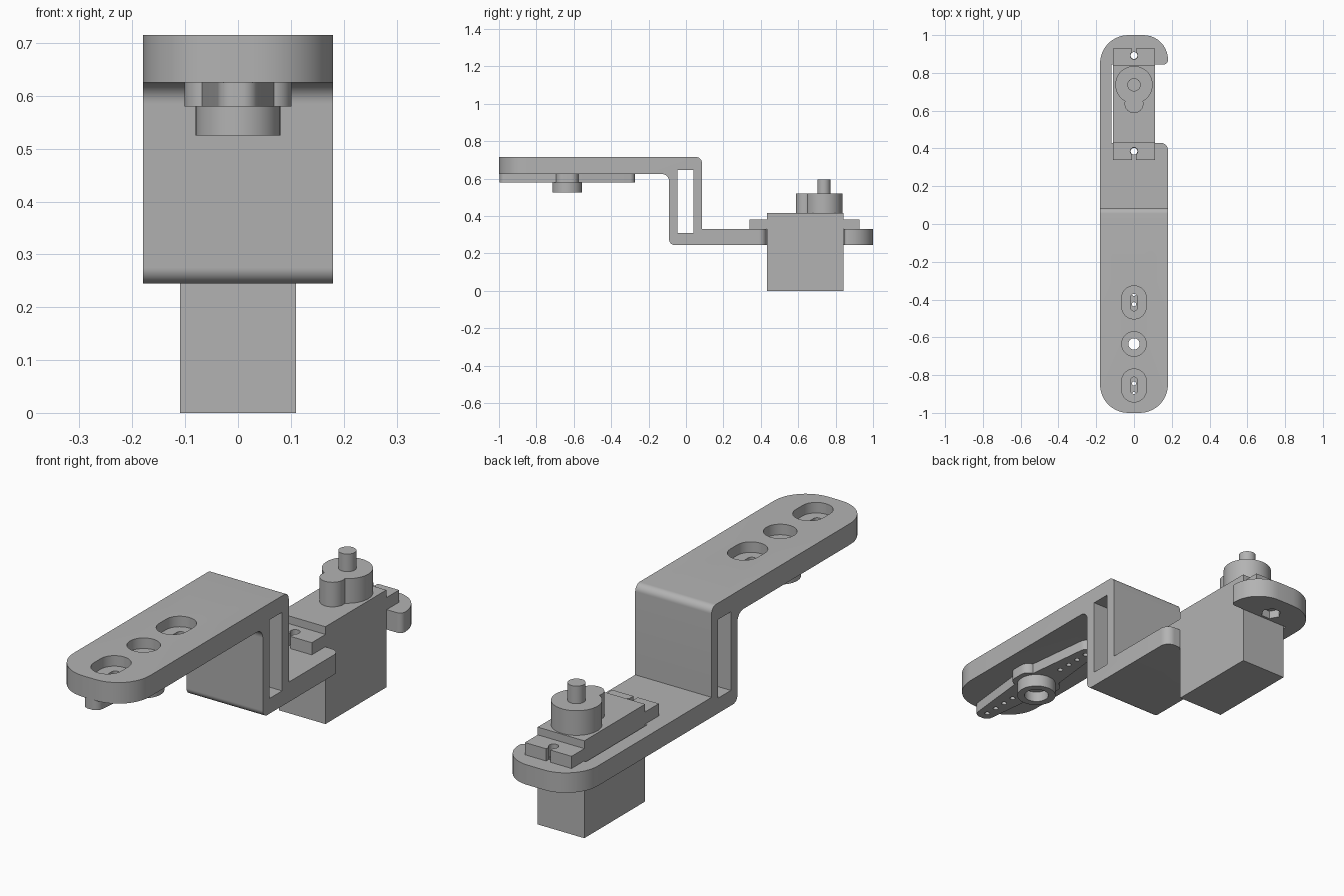
import bpy, bmesh, math
from mathutils import Vector

cube = bpy.data.objects.get("Cube")
if cube:
    bpy.data.objects.remove(cube, do_unlink=True)

grey = bpy.data.materials.new("plain grey")
grey.use_nodes = True
grey.diffuse_color = (0.45, 0.45, 0.45, 1)
grey.node_tree.nodes["Principled BSDF"].inputs["Base Color"].default_value = (0.45, 0.45, 0.45, 1)


def rounded(corners, steps=10):
    """Outline from (u, v, radius) corners, each turned into an arc."""
    pts = []
    for i, (u, v, r) in enumerate(corners):
        p = Vector((u, v))
        if r == 0:
            pts.append(p)
            continue
        a = (Vector(corners[i - 1][:2]) - p).normalized()
        b = (Vector(corners[(i + 1) % len(corners)][:2]) - p).normalized()
        half = a.angle(b) / 2
        centre = p + (a + b).normalized() * r / math.sin(half)
        start = p + a * r / math.tan(half) - centre
        end = p + b * r / math.tan(half) - centre
        sweep = start.angle_signed(end)
        for k in range(steps + 1):
            t = -sweep * k / steps
            pts.append(centre + Vector((start.x * math.cos(t) - start.y * math.sin(t),
                                        start.x * math.sin(t) + start.y * math.cos(t))))
    return pts


def rect(u0, u1, v0, v1, r=0):
    return rounded([(u0, v0, r), (u1, v0, r), (u1, v1, r), (u0, v1, r)])


def slot(y, width, length):
    return rect(-width / 2, width / 2, y - length / 2, y + length / 2, width * 0.495)


def circle(y, r, n=48):
    return [Vector((r * math.cos(2 * math.pi * k / n), y + r * math.sin(2 * math.pi * k / n)))
            for k in range(n)]


def prism(name, outline, lo, hi, axis="z"):
    """Extrude an outline: (x, y) along z, or (y, z) along x."""
    bm = bmesh.new()
    place = (lambda p, t: (p[0], p[1], t)) if axis == "z" else (lambda p, t: (t, p[0], p[1]))
    face = bm.faces.new([bm.verts.new(place(p, lo)) for p in outline])
    ext = bmesh.ops.extrude_face_region(bm, geom=[face])
    move = Vector((0, 0, hi - lo)) if axis == "z" else Vector((hi - lo, 0, 0))
    bmesh.ops.translate(bm, vec=move, verts=[g for g in ext["geom"] if isinstance(g, bmesh.types.BMVert)])
    bmesh.ops.recalc_face_normals(bm, faces=bm.faces)
    mesh = bpy.data.meshes.new(name)
    bm.to_mesh(mesh)
    bm.free()
    mesh.materials.append(grey)
    ob = bpy.data.objects.new(name, mesh)
    bpy.context.collection.objects.link(ob)
    return ob


def combine(ob, operation, outline, lo, hi, axis="z"):
    """Boolean a prism into the part, then discard the helper."""
    tool = prism("helper", outline, lo, hi, axis)
    tool.hide_render = True
    mod = ob.modifiers.new("shape", "BOOLEAN")
    mod.operation, mod.object, mod.solver = operation, tool, "EXACT"
    bpy.context.view_layer.objects.active = ob
    bpy.ops.object.modifier_apply(modifier=mod.name)
    bpy.data.objects.remove(tool, do_unlink=True)


def cut(ob, outline, lo, hi, axis="z"):
    combine(ob, "DIFFERENCE", outline, lo, hi, axis)


HORN_Y = -0.635
ARM_HOLES = (-0.415, -0.855)
SCREWS = (0.385, 0.892)

# Z-shaped bracket: side profile trimmed by its plan outline
bracket = prism("bracket", rounded([
    (-1.1, 0.625, 0), (-0.09, 0.625, 0.04), (-0.09, 0.245, 0.03), (1.1, 0.245, 0),
    (1.1, 0.33, 0), (0.085, 0.33, 0), (0.085, 0.715, 0.03), (-1.1, 0.715, 0)]), -0.3, 0.3, "x")
combine(bracket, "INTERSECT", rounded([
    (-0.18, -1, 0.15), (0.18, -1, 0.15), (0.18, 0.43, 0.04), (-0.12, 0.43, 0),
    (-0.12, 0.845, 0), (0.18, 0.845, 0.022), (0.18, 1, 0.13), (-0.18, 1, 0.15)]), -0.2, 1)
cut(bracket, rect(-0.045, 0.04, 0.31, 0.645), -0.4, 0.4, "x")

# Recessed screw holes in the upper arm
cut(bracket, circle(HORN_Y, 0.065), 0.67, 0.8)
cut(bracket, circle(HORN_Y, 0.03), 0.5, 0.8)
for y in ARM_HOLES:
    cut(bracket, slot(y, 0.13, 0.175), 0.67, 0.8)
    cut(bracket, slot(y, 0.034, 0.09), 0.5, 0.8)

# Screw holes and nut pockets in the lower arm
for y in SCREWS:
    cut(bracket, circle(y, 0.018, 24), 0.2, 0.4)
    cut(bracket, circle(y, 0.042, 6), 0.2, 0.28)

# Motor body with slotted mounting ears
body = prism("motor_body", rect(-0.11, 0.11, 0.432, 0.842), 0, 0.415)
for name, y0, y1, hole, end in (("front_ear", 0.34, 0.432, SCREWS[0], 0.3),
                                ("back_ear", 0.842, 0.928, SCREWS[1], 0.96)):
    ear = prism(name, rect(-0.11, 0.11, y0, y1), 0.33, 0.382)
    cut(ear, circle(hole, 0.02, 24), 0.3, 0.5)
    cut(ear, rect(-0.01, 0.01, min(hole, end), max(hole, end)), 0.3, 0.5)

# Gear housing and output shaft
housing = prism("gear_housing", circle(0.737, 0.099), 0.415, 0.52)
combine(housing, "UNION", circle(0.637, 0.05), 0.415, 0.52)
shaft = prism("output_shaft", circle(0.737, 0.035, 32), 0.52, 0.595)

# Two-armed horn under the upper arm
tip = 0.362
horn = prism("horn_arms", rounded([
    (-0.075, HORN_Y, 0), (-0.035, HORN_Y - tip, 0.03), (0.035, HORN_Y - tip, 0.03),
    (0.075, HORN_Y, 0), (0.035, HORN_Y + tip, 0.03), (-0.035, HORN_Y + tip, 0.03)]), 0.58, 0.625)
combine(horn, "UNION", rect(-0.101, 0.101, HORN_Y - 0.06, HORN_Y + 0.06, 0.04), 0.58, 0.625)
combine(horn, "UNION", circle(HORN_Y, 0.08), 0.525, 0.6)
cut(horn, circle(HORN_Y, 0.05), 0.5, 0.57)
cut(horn, circle(HORN_Y, 0.03), 0.5, 0.7)
for side in (-1, 1):
    for k in range(4):
        cut(horn, circle(HORN_Y + side * (0.155 + 0.055 * k), 0.011, 16), 0.5, 0.7)

# Smooth the curved walls, keep the edges sharp
bpy.ops.object.select_all(action="DESELECT")
for ob in (bracket, housing, shaft, horn):
    ob.select_set(True)
    bpy.context.view_layer.objects.active = ob
bpy.ops.object.shade_smooth_by_angle(angle=math.radians(30))
